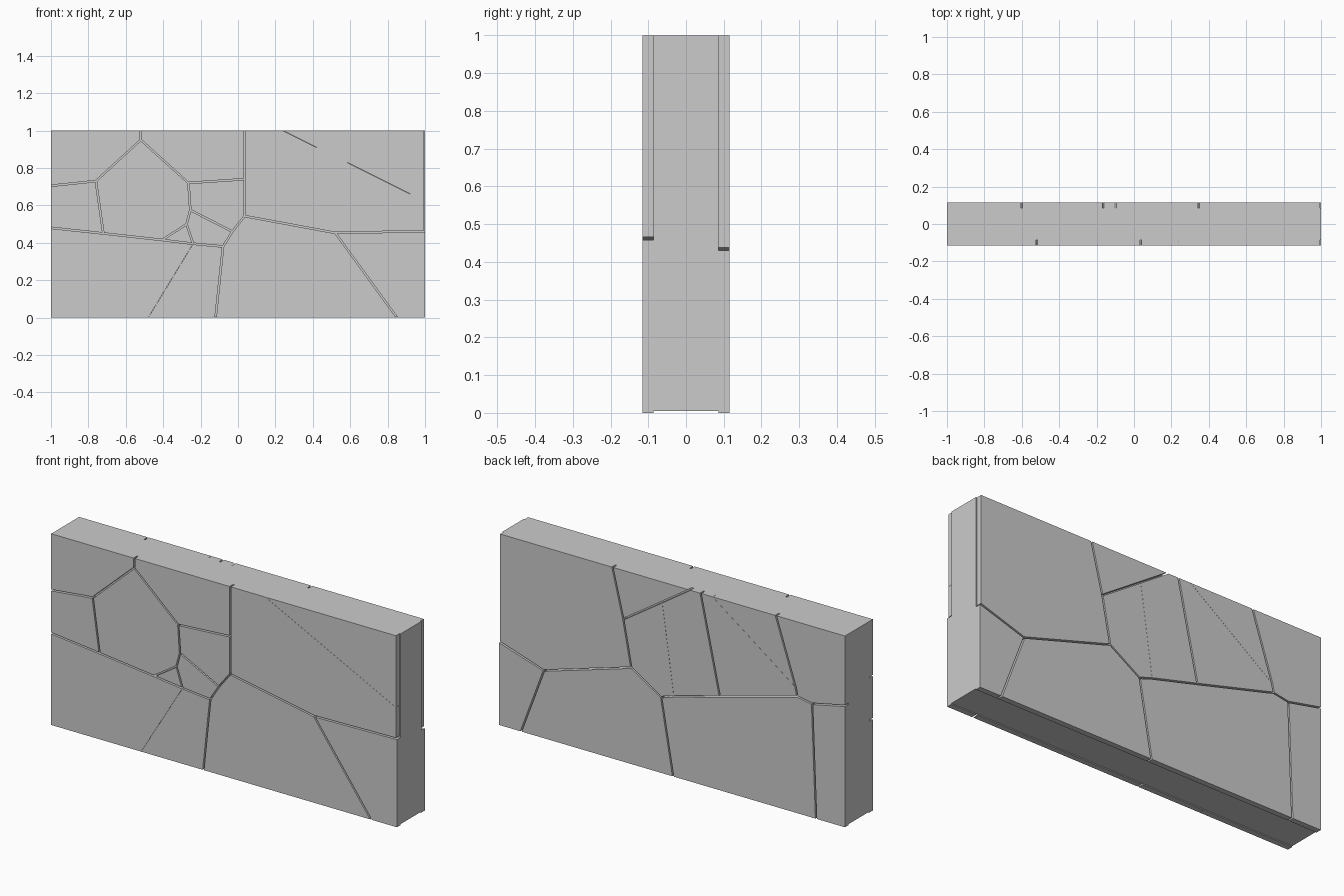
import bpy, bmesh
from mathutils import Vector
from mathutils.geometry import intersect_line_line_2d

if "Cube" in bpy.data.objects:
    bpy.data.objects.remove(bpy.data.objects["Cube"])

CORE_Y, FACE_Y = 0.086, 0.115   # half depth of core, half depth over the stones
GAP, HAIR = 0.004, 0.0004       # half joint width: normal and hairline


def on_border(a, b):
    return ((abs(a.x) > 0.99 and abs(b.x) > 0.99 and a.x * b.x > 0)
            or (a.y > 0.99 and b.y > 0.99) or (a.y < 0.01 and b.y < 0.01))


def inset(names, points, hairlines):
    """Shrink a stone outline along its joints, keeping the wall border."""
    pts = [Vector(points[n]) for n in names]
    n = len(pts)
    area = sum(pts[i - 1].cross(pts[i]) for i in range(n))
    if area < 0:
        pts.reverse()
        names = names[::-1]
    lines = []
    for i in range(n):
        a, b = pts[i], pts[(i + 1) % n]
        pair = frozenset((names[i], names[(i + 1) % n]))
        g = 0 if on_border(a, b) else HAIR if pair in hairlines else GAP
        d = (b - a).normalized()
        off = Vector((-d.y, d.x)) * g
        lines.append((a + off, d))
    out = []
    for i in range(n):
        (p, d), (q, e) = lines[i - 1], lines[i]
        det = d.cross(e)
        out.append(q if abs(det) < 0.03 else p + d * ((q - p).cross(e) / det))
    return out


def stone(name, outline, side):
    bm = bmesh.new()
    near = [bm.verts.new((p.x, side * CORE_Y, p.y)) for p in outline]
    far = [bm.verts.new((p.x, side * FACE_Y, p.y)) for p in outline]
    n = len(outline)
    bm.faces.new(near)
    bm.faces.new(far)
    for i in range(n):
        j = (i + 1) % n
        bm.faces.new((near[i], near[j], far[j], far[i]))
    bmesh.ops.recalc_face_normals(bm, faces=bm.faces)
    me = bpy.data.meshes.new(name)
    bm.to_mesh(me)
    bm.free()
    bpy.context.collection.objects.link(bpy.data.objects.new(name, me))


def clad(label, points, stones, hairs, side):
    hairlines = {frozenset(h) for h in hairs.split()}
    for k, names in enumerate(stones.split()):
        stone(f"{label}_stone_{k + 1}", inset(names, points, hairlines), side)


# wall core
bpy.ops.mesh.primitive_cube_add(size=1, location=(0, 0, 0.5025))
core = bpy.context.object
core.name = "wall_core"
core.scale = (2, 2 * CORE_Y, 0.995)

# front cladding: joint corners (x, z) and the stones between them
front = dict(
    a=(-1, 1), b=(-.52, 1), c=(-.52, .95), d=(-.76, .73), e=(-1, .705),
    f=(-.72, .45), g=(-1, .48), h=(-.265, .72), i=(.035, .74), j=(.035, 1),
    k=(.035, .543), l=(.52, .453), m=(1, .462), n=(.85, 0), o=(-.255, .575),
    p=(-.275, .5), q=(-.405, .415), r=(-.24, .395), s=(-.03, .46),
    t=(-.08, .38), u=(-.12, 0), v=(-1, 0), w=(1, 0), x=(.24, 1),
    y=(.994, 1), z=(.994, .625), M=(.994, .462), B=(-.48, 0))
clad("front", front,
     "abcde edfg dchopqf bjihc hikso ostrp prq gfqrBv rtuB tsklnu lmwn jxzMlki xyz",
     "xz rB", -1)

# back cladding
back = dict(
    a=(.994, 1), b=(.345, 1), c=(.282, .745), d=(.236, .504), e=(.741, .354),
    f=(.994, .434), F=(1, .434), g=(.874, 0), h=(1, 0), i=(.063, .396),
    j=(-.006, 0), k=(-.1, 1), l=(.057, .895), m=(-.01, .42), n=(-.165, 1),
    o=(-.276, .49), p=(-.235, 1), q=(-.715, .655), r=(-.724, .61),
    s=(-.6, 1), t=(-1, 1), u=(-1, .635), v=(-.81, .595), w=(-.833, 0),
    x=(-1, 0))
clad("back", back,
     "abcdef Fegh edijg bklc clmid lknom npqro psq strqs"[:-5] + "stuvrq imorvwj vuxw",
     "lm pq", 1)
